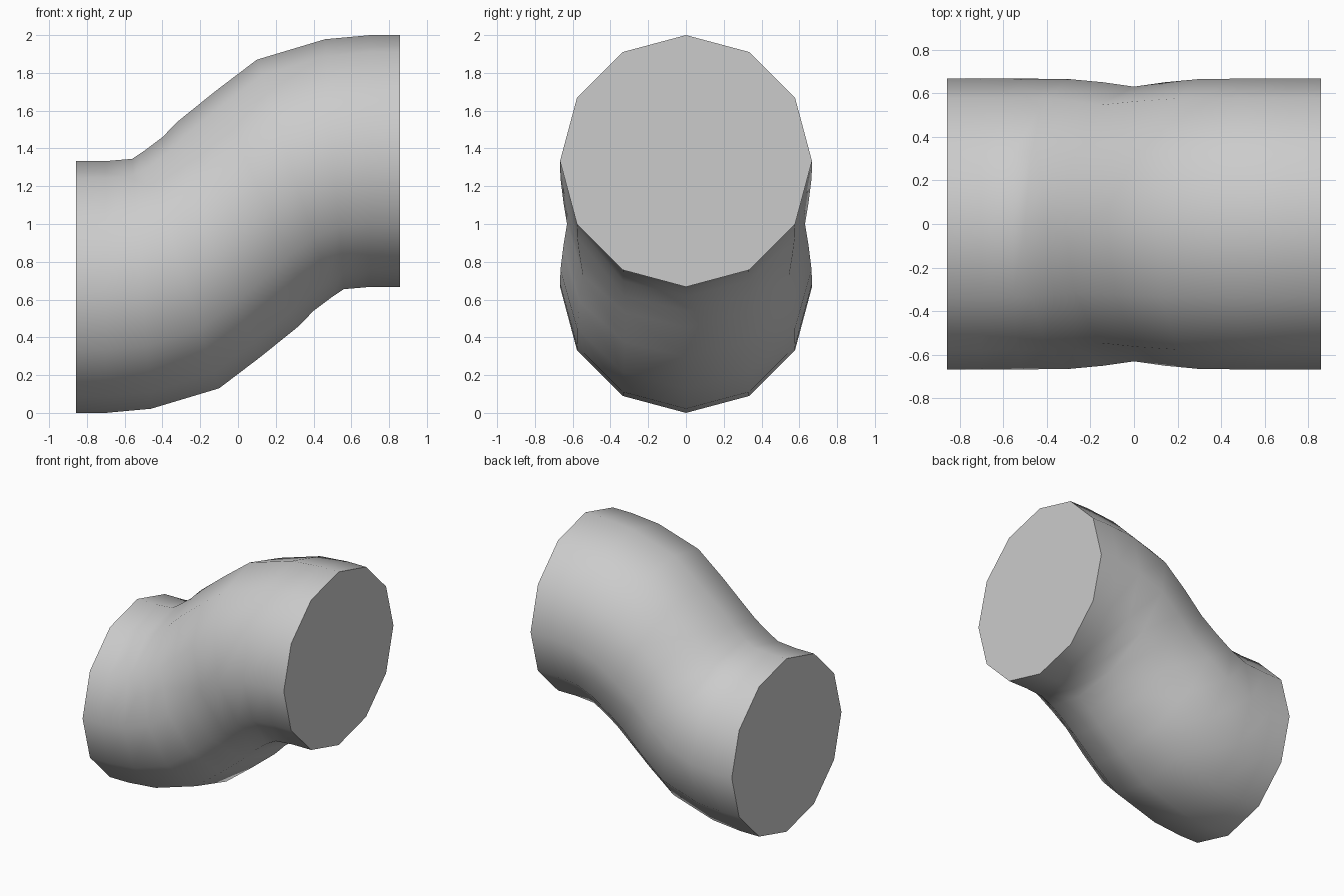
import bpy, bmesh
from math import sin, cos, radians, pi
from mathutils import Vector

if "Cube" in bpy.data.objects:
    bpy.data.objects.remove(bpy.data.objects["Cube"])

SIDES = 12

# Cross-sections of one half: top point (x, z), bottom point (x, z), half width in y
half = [
    ((-0.857, 1.333), (-0.857, 0.0), 0.667),
    ((-0.70, 1.333), (-0.70, 0.0), 0.667),
    ((-0.56, 1.345), (-0.46, 0.022), 0.667),
    ((-0.50, 1.385), (-0.10, 0.13), 0.665),
    ((-0.40, 1.46), (0.12, 0.297), 0.65),
]
middle = ((-0.315, 1.546), (0.315, 0.454), 0.63)


def turned(section):
    """Half turn about the centre of the bend."""
    top, bottom, width = section
    return ((-bottom[0], 2 - bottom[1]), (-top[0], 2 - top[1]), width)


sections = half + [middle] + [turned(s) for s in reversed(half)]

# Offset pipe: loft twelve-sided rings, then cap both ends
bm = bmesh.new()
rings = []
for top, bottom, width in sections:
    t = Vector((top[0], 0, top[1]))
    b = Vector((bottom[0], 0, bottom[1]))
    centre, up = (t + b) / 2, (t - b) / 2
    ring = []
    for i in range(SIDES):
        a = 2 * pi * i / SIDES
        ring.append(bm.verts.new(centre + up * cos(a) + Vector((0, width * sin(a), 0))))
    rings.append(ring)

for r0, r1 in zip(rings, rings[1:]):
    for i in range(SIDES):
        j = (i + 1) % SIDES
        bm.faces.new((r0[i], r0[j], r1[j], r1[i]))
bm.faces.new(rings[0])
bm.faces.new(rings[-1])
bmesh.ops.recalc_face_normals(bm, faces=bm.faces)

mesh = bpy.data.meshes.new("offset_pipe")
bm.to_mesh(mesh)
bm.free()
pipe = bpy.data.objects.new("offset_pipe", mesh)
bpy.context.collection.objects.link(pipe)

# Smooth sides with crisp end caps
bpy.context.view_layer.objects.active = pipe
pipe.select_set(True)
bpy.ops.object.shade_smooth_by_angle(angle=radians(50))
